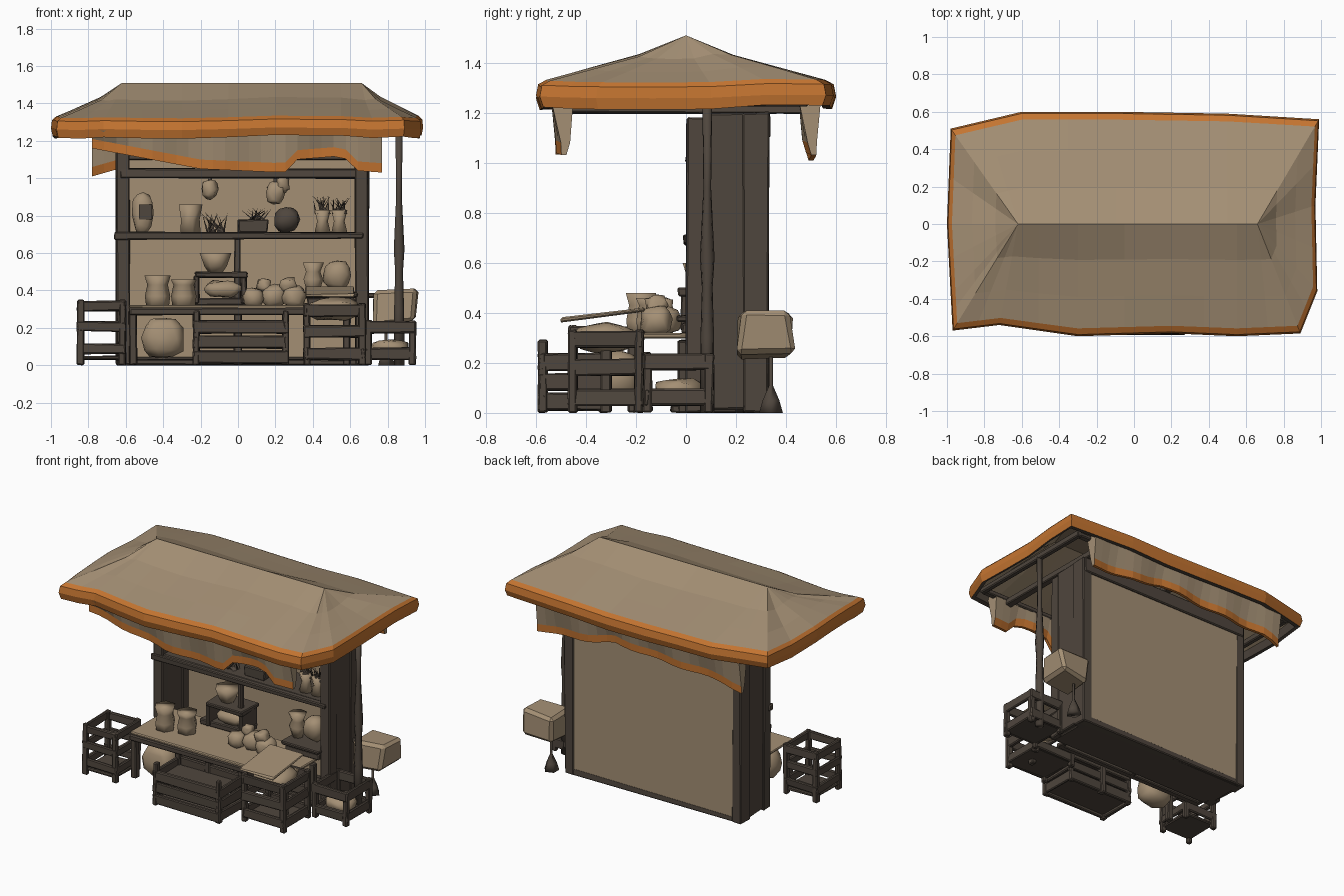
import bpy, bmesh, math, random
from mathutils import Vector

if "Cube" in bpy.data.objects:
    bpy.data.objects.remove(bpy.data.objects["Cube"])
random.seed(4)

def mat(name, c):
    m = bpy.data.materials.new(name)
    m.diffuse_color = (*c, 1)
    m.use_nodes = True
    m.node_tree.nodes["Principled BSDF"].inputs["Base Color"].default_value = m.diffuse_color
    return m

CLOTH = mat("beige_cloth", (0.37, 0.275, 0.175))
WOOD = mat("dark_wood", (0.078, 0.061, 0.047))
TRIM = mat("orange_trim", (0.55, 0.175, 0.03))

def finish(name, bm, mats, smooth=False):
    bmesh.ops.recalc_face_normals(bm, faces=bm.faces)
    me = bpy.data.meshes.new(name)
    bm.to_mesh(me)
    bm.free()
    for m in mats:
        me.materials.append(m)
    if smooth:
        for p in me.polygons:
            p.use_smooth = True
    ob = bpy.data.objects.new(name, me)
    bpy.context.collection.objects.link(ob)
    return ob

def jitter(bm, j):
    for v in bm.verts:
        v.co += Vector([random.uniform(-j, j) for _ in range(3)])

def box(name, x0, x1, y0, y1, z0, z1, m=WOOD, j=0.005, bev=0.006):
    bm = bmesh.new()
    bmesh.ops.create_cube(bm, size=1)
    for v in bm.verts:
        v.co = ((x0+x1)/2 + v.co.x*(x1-x0), (y0+y1)/2 + v.co.y*(y1-y0), (z0+z1)/2 + v.co.z*(z1-z0))
    if j:
        jitter(bm, j)
    for v in bm.verts:
        v.co.z = max(v.co.z, 0)
    if bev:
        bmesh.ops.bevel(bm, geom=bm.edges[:], offset=bev, segments=1, affect='EDGES')
    return finish(name, bm, [m])

def blob(name, x, y, z, rx, ry, rz, m=CLOTH, j=0.008):
    bm = bmesh.new()
    bmesh.ops.create_icosphere(bm, subdivisions=2, radius=1)
    for v in bm.verts:   # squarish, sack-like
        v.co = [math.copysign(abs(c)**0.8, c) for c in v.co]
        v.co = (x + v.co.x*rx, y + v.co.y*ry, z + v.co.z*rz)
    jitter(bm, j)
    return finish(name, bm, [m], True)

def lathe(name, x, y, prof, m=CLOTH, n=9):
    bm = bmesh.new()
    rings = [[bm.verts.new((x + r*math.cos(2*math.pi*i/n), y + r*math.sin(2*math.pi*i/n), z))
              for i in range(n)] for r, z in prof]
    for a, b in zip(rings, rings[1:]):
        for i in range(n):
            bm.faces.new((a[i], a[(i+1) % n], b[(i+1) % n], b[i]))
    bm.faces.new(rings[0])
    bm.faces.new(rings[-1])
    return finish(name, bm, [m], True)

def bush(name, x, y, z, w, h):
    bm = bmesh.new()
    for i in range(16):
        b = Vector((x + random.uniform(-.3, .3)*w, y + random.uniform(-.03, .03), z))
        t = Vector((x + random.uniform(-.5, .5)*w, y + random.uniform(-.06, .06), z + h*random.uniform(.7, 1)))
        a = [bm.verts.new(b + Vector((.008*math.cos(k*2.1), .008*math.sin(k*2.1), 0))) for k in range(3)]
        top = bm.verts.new(t)
        for k in range(3):
            bm.faces.new((a[k], a[(k+1) % 3], top))
    finish(name, bm, [WOOD])

def crate(name, x0, x1, y0, y1, h, rows, th):
    t = 0.035
    for i, x in enumerate((x0, x1-t)):
        for k, y in enumerate((y0, y1-t)):
            box(f"{name}_post_{i}{k}", x, x+t, y, y+t, 0, h)
    for i, z in enumerate(rows):
        for k, y in enumerate((y0, y1-.025)):
            box(f"{name}_slat_x_{i}{k}", x0, x1, y, y+.025, z, z+th)
        for k, x in enumerate((x0, x1-.025)):
            box(f"{name}_slat_y_{i}{k}", x, x+.025, y0, y1, z, z+th)
    box(name+"_floor", x0+.01, x1-.01, y0+.01, y1-.01, .03, .05)

# roof canopy: rings from inner underside, round the eave, up to the ridge
corners = [(-.97, -.57), (-.72, -.54), (-.3, -.6), (.2, -.585), (.55, -.6), (.89, -.585), (.98, -.36), (.97, .1),
           (.99, .56), (.5, .59), (-.1, .6), (-.6, .6), (-.98, .51), (-1, 0), (-.98, -.38)]
pts = []
for i, p in enumerate(corners):
    q = corners[(i+1) % len(corners)]
    pts += [p, ((p[0]+q[0])/2, (p[1]+q[1])/2)]
wob = [random.uniform(-.012, .012) for _ in pts]
#       t, z, wobble weight, material of the band that starts here
rings = [(1, 1.47, 0, 0), (.5, 1.355, 1, 0), (.12, 1.275, 1, 1), (.08, 1.225, 1, 1), (.025, 1.222, 1, 2),
         (0, 1.265, .7, 2), (.015, 1.31, .7, 2), (.07, 1.328, .7, 0), (.35, 1.372, 1, 0), (.68, 1.425, 1, 0), (1, 1.51, 0, 0)]
bm = bmesh.new()
prev = None
for t, z, w, mi in rings:
    cur = [bm.verts.new((x + (min(max(x, -.62), .66)-x)*t, y*(1-t), z + wob[i]*w)) for i, (x, y) in enumerate(pts)]
    if prev:
        for i in range(len(pts)):
            k = (i+1) % len(pts)
            f = bm.faces.new((prev[i], prev[k], cur[k], cur[i]))
            f.material_index = pm
    prev, pm = cur, mi
bmesh.ops.remove_doubles(bm, verts=bm.verts, dist=0.0005)
finish("roof_canopy", bm, [CLOTH, WOOD, TRIM])

# hanging valances front and back, orange lower hem
def valance(name, y, low):
    bm = bmesh.new()
    cols = []
    n = 24
    for i in range(n+1):
        x = -.78 + 1.55*i/n
        for (a, za), (b, zb) in zip(low, low[1:]):
            if a <= x <= b + 1e-6:
                zl = za + (zb-za)*(x-a)/(b-a)
        s = math.copysign(1, y)
        fold = .012*math.sin(i*1.1)
        top = 1.255
        cols.append([bm.verts.new((x, y + d*s + fold*f, z)) for d, f, z in
                     ((-.05, 0, top), (-.025, 1, zl+.05), (-.01, 1, zl), (.01, 1, zl), (.012, 1, zl+.05), (.04, 0, top))])
    for a, b in zip(cols, cols[1:]):
        for k in range(5):
            f = bm.faces.new((a[k], a[k+1], b[k+1], b[k]))
            f.material_index = 1 if 1 <= k <= 3 else 0
    for c in (cols[0], cols[-1]):
        bm.faces.new(c)
    finish(name, bm, [CLOTH, TRIM])

valance("front_valance", -.5, [(-.78, 1.16), (-.2, 1.05), (.25, 1.03), (.31, 1.1), (.56, 1.12), (.64, 1.04), (.78, 1.03)])
valance("back_valance", .5, [(-.78, 1.01), (-.64, 1.05), (-.2, 1.07), (.2, 1.1), (.35, 1.06), (.78, 1.03)])

# roof frame under the canopy
for s in (-1, 1):
    box("eave_beam", -.86, .86, s*.47-.02, s*.47+.02, 1.23, 1.265)
    box("end_beam", s*.86-.02, s*.86+.02, -.49, .49, 1.23, 1.265)
for x in (-.6, 0, .66):
    box("cross_beam", x-.025, x+.025, -.49, .49, 1.2, 1.245)

# cabinet: side boards, frame and panels
for s, x0, x1 in ((-1, -.65, -.58), (1, .625, .70)):
    box("front_post", x0, x1, 0, .08, 0, 1.18)
    box("side_board", x0+.006, x1-.006, .07, .235, .01, 1.2)
    box("rear_board", x0, x1, .225, .33, 0, 1.2)
box("back_panel", -.61, .66, .285, .325, .02, 1.13, CLOTH, 0)
box("back_top_beam", -.64, .69, .27, .335, 1.1, 1.2)
box("back_bottom_beam", -.64, .69, .27, .33, 0, .045)
box("cabinet_floor", -.62, .67, .0, .31, 0, .03)
box("front_top_beam", -.63, .68, .0, .06, 1.0, 1.05)
box("cabinet_ceiling", -.63, .68, .04, .31, 1.02, 1.05)
box("upper_shelf", -.6, .65, .02, .29, .685, .71)
box("shelf_rail", -.66, .67, -.01, .03, .675, .71)
box("shelf_post", -.02, .015, .02, .055, .3, .69)

# counter table
box("counter_top", -.58, .6, -.35, .1, .3, .32, CLOTH)
box("counter_edge", -.58, .61, -.36, -.33, .27, .307)
box("counter_base", -.58, .6, -.06, -.02, 0, .035)
for x in (-.57, -.01, .57):
    box("counter_leg", x-.01, x+.03, -.34, -.3, 0, .29)
    box("counter_rear_leg", x-.01, x+.03, -.03, .01, 0, .29)

# roof pole at the right
lathe("roof_pole", .86, .085, [(.03, 0), (.028, .3), (.022, .5), (.03, .62), (.016, .9), (.02, 1.24)], WOOD, 7)

# crates
crate("left_crate", -.86, -.6, -.47, -.2, .35, (.06, .18, .29), .055)
crate("front_crate", -.24, .27, -.59, -.31, .29, (.01, .09, .17), .068)
crate("right_crate", .35, .68, -.47, -.17, .33, (.03, .15, .26), .065)
crate("far_crate", .68, .95, -.17, .11, .24, (.03, .17), .065)
box("front_crate_lid", -.22, .25, -.57, -.33, .17, .19)

# goods on and around the counter
blob("floor_sack", -.4, -.27, .145, .115, .09, .11)
blob("crate_filling", .51, -.32, .3, .14, .13, .06)
cloth = box("crate_cloth", .36, .62, -.5, -.16, .36, .38, CLOTH)
for v in cloth.data.vertices:
    v.co.z += (v.co.y+.5)*.13
blob("far_crate_filling", .81, -.03, .09, .1, .1, .05)
for i, (x, y, h) in enumerate(((-.43, -.18, .17), (-.29, -.14, .15))):
    lathe(f"paper_bag_{i}", x, y, [(.06, .31), (.068, .37), (.055, .43), (.07, .31+h)], CLOTH, 6)
for i, (x, z, r) in enumerate(((.08, .36, .06), (.19, .37, .07), (.3, .37, .065), (.14, .43, .04), (.27, .43, .045))):
    blob(f"counter_sack_{i}", x, -.12 + .03*(i % 2), z, r, r, r*.9)
box("goods_tray", -.23, .05, -.03, .16, .47, .5)
box("goods_tray_stand", -.29, .05, .0, .14, .32, .36)
for x in (-.22, .03):
    box("tray_leg", x-.015, x+.015, -.02, .14, .33, .48)
blob("tray_bundle", -.08, .05, .41, .1, .06, .045)
lathe("tray_bowl", -.12, .06, [(.04, .5), (.06, .53), (.085, .6)], CLOTH, 6)
box("small_stand", .35, .64, -.04, .2, .36, .39)
box("stand_base", .37, .63, -.02, .18, .32, .36)
blob("clay_jar", .53, .08, .48, .075, .07, .08)
lathe("clay_cup", .4, .08, [(.035, .39), (.055, .46), (.04, .5), (.06, .55)], CLOTH, 7)

# goods on the upper shelf
blob("tall_bundle", -.51, .13, .81, .055, .04, .115)
box("bundle_patch", -.53, -.46, .083, .092, .78, .86, WOOD, 0, 0)
lathe("shelf_bag", -.26, .13, [(.06, .71), (.055, .78), (.07, .86)], CLOTH, 5)
bush("dry_herbs", -.12, .1, .71, .16, .12)
box("dark_pot", .0, .16, .06, .2, .71, .78)
bush("pot_herbs", .1, .12, .77, .2, .08)
blob("dark_jar", .26, .12, .78, .07, .06, .065, WOOD)
for x in (.45, .54):
    lathe("plant_pot", x, .1, [(.045, .71), (.03, .77), (.045, .83)], CLOTH, 7)
    bush("pot_plant", x, .1, .81, .13, .1)
for x, z, r in ((-.15, .94, .045), (.2, .92, .05), (.24, .97, .04)):
    blob("hanging_bundle", x, .06, z, r, .035, r*1.2)
    box("hanging_hook", x-.01, x+.01, .05, .07, z+r, 1.02, WOOD, 0, 0)

# sack hung at the right rear
sack = box("side_sack", .72, .95, .21, .43, .22, .4, CLOTH, .02, .02)
lathe("sack_cord", .79, .34, [(.05, 0), (.035, .05), (.008, .11), (.008, .24)], WOOD, 5)
box("sack_peg", .68, .8, .25, .28, .36, .385)
